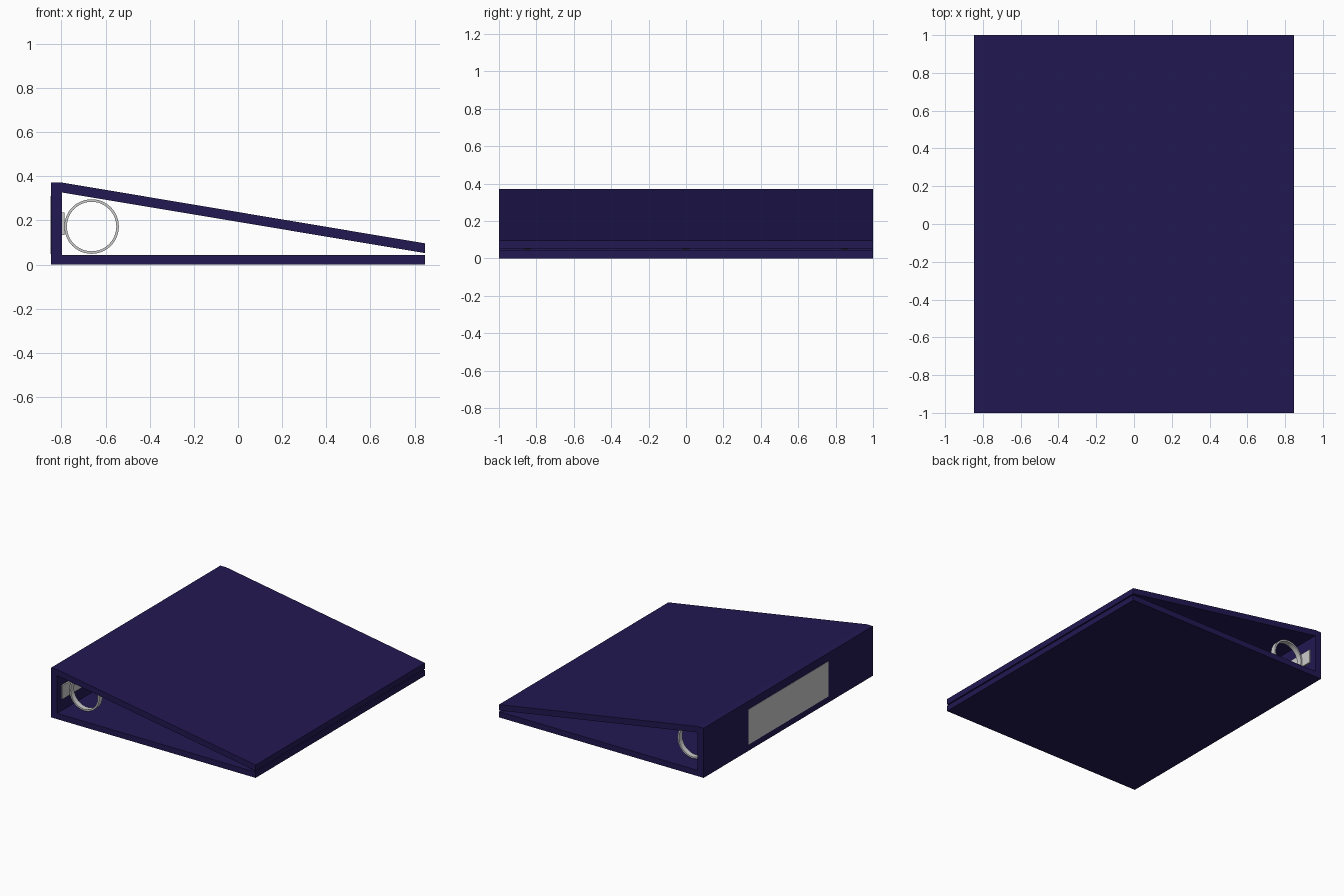
import bpy, bmesh, math

if "Cube" in bpy.data.objects:
    bpy.data.objects.remove(bpy.data.objects["Cube"])

navy = bpy.data.materials.new("navy_vinyl")
navy.diffuse_color = (0.016, 0.009, 0.085, 1)
navy.use_nodes = True
navy.node_tree.nodes["Principled BSDF"].inputs["Base Color"].default_value = navy.diffuse_color


def prism(name, profile, y0, y1, mat=None):
    """Extrude an xz profile along y."""
    bm = bmesh.new()
    face = bm.faces.new([bm.verts.new((x, y0, z)) for x, z in profile])
    ext = bmesh.ops.extrude_face_region(bm, geom=[face])
    moved = [v for v in ext["geom"] if isinstance(v, bmesh.types.BMVert)]
    bmesh.ops.translate(bm, verts=moved, vec=(0, y1 - y0, 0))
    bmesh.ops.recalc_face_normals(bm, faces=bm.faces)
    me = bpy.data.meshes.new(name)
    bm.to_mesh(me)
    bm.free()
    ob = bpy.data.objects.new(name, me)
    bpy.context.collection.objects.link(ob)
    if mat:
        me.materials.append(mat)
    return ob


def rect(x0, x1, z0, z1):
    return [(x0, z0), (x1, z0), (x1, z1), (x0, z1)]


# Covers and spine
prism("spine", rect(-0.846, -0.796, 0, 0.371), -1, 1, navy)
prism("back_cover", rect(-0.796, 0.846, 0, 0.043), -1, 1, navy)
prism("front_cover", [(-0.796, 0.326), (0.846, 0.052), (0.846, 0.096), (-0.796, 0.371)], -1, 1, navy)

# Spine label and metal ring plate
prism("spine_label", rect(-0.848, -0.845, 0.047, 0.31), -0.47, 0.47)
prism("ring_plate", rect(-0.797, -0.785, 0.133, 0.235), -0.95, 0.95)

# Three flat-banded rings
R_OUT, R_IN, WIDTH = 0.1235, 0.112, 0.04
for i, y in enumerate((-0.85, 0, 0.85)):
    bm = bmesh.new()
    section = [(R_IN, -WIDTH / 2), (R_OUT, -WIDTH / 2), (R_OUT, WIDTH / 2), (R_IN, WIDTH / 2)]
    vs = [bm.verts.new((r, h, 0)) for r, h in section]
    es = [bm.edges.new((vs[k], vs[(k + 1) % 4])) for k in range(4)]
    bmesh.ops.spin(bm, geom=vs + es, cent=(0, 0, 0), axis=(0, 1, 0),
                   angle=math.tau, steps=48, use_merge=True)
    bmesh.ops.remove_doubles(bm, verts=bm.verts, dist=1e-5)
    bmesh.ops.recalc_face_normals(bm, faces=bm.faces)
    me = bpy.data.meshes.new("ring")
    bm.to_mesh(me)
    bm.free()
    ring = bpy.data.objects.new(f"ring_{i + 1}", me)
    ring.location = (-0.663, y, 0.172)
    bpy.context.collection.objects.link(ring)
    bpy.context.view_layer.objects.active = ring
    ring.select_set(True)
    bpy.ops.object.shade_smooth_by_angle(angle=math.radians(30))
    ring.select_set(False)
